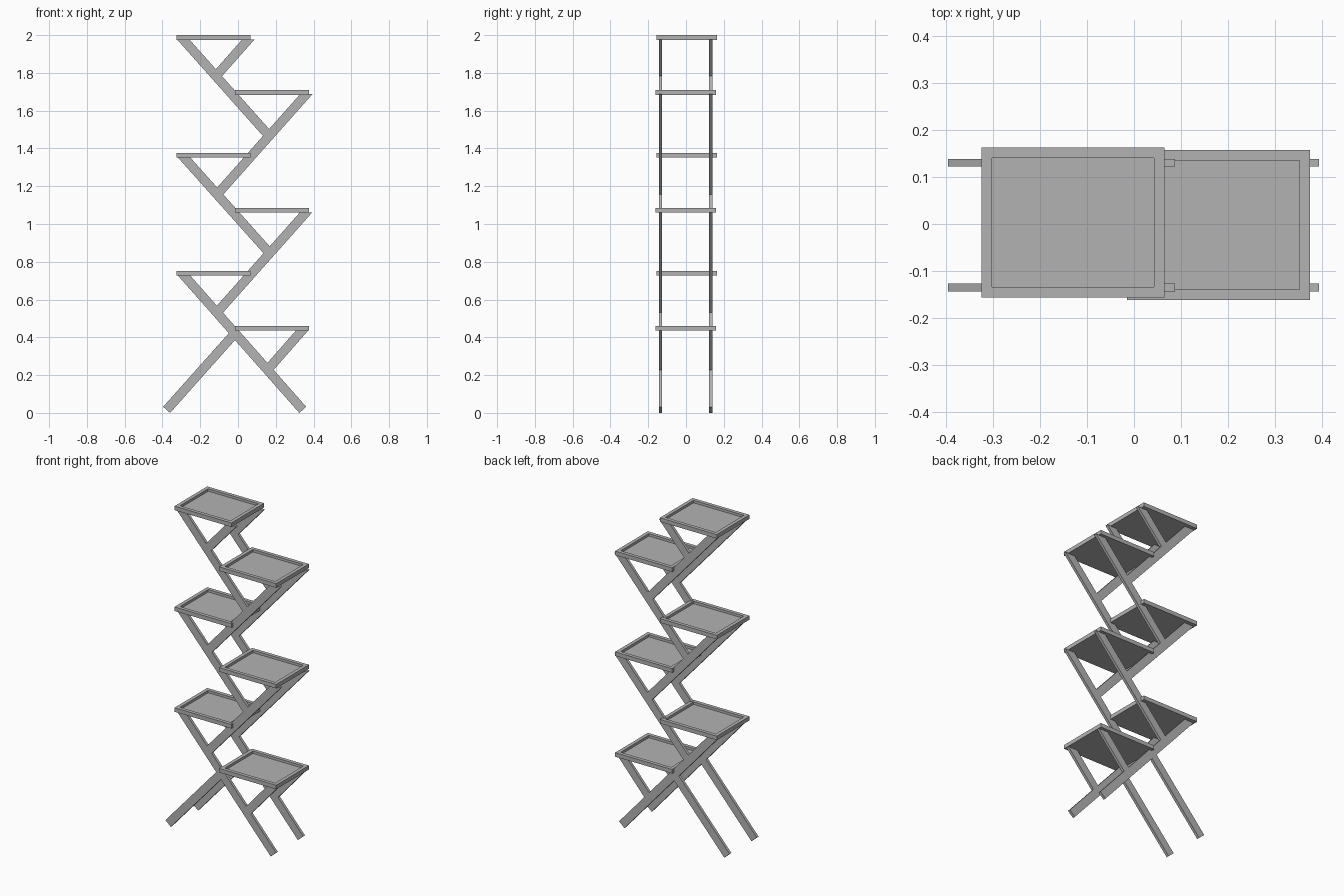
import bpy
import bmesh
from mathutils import Vector

cube = bpy.data.objects.get("Cube")
if cube:
    bpy.data.objects.remove(cube)

grey = bpy.data.materials.new("plain_grey")
grey.use_nodes = True
colour = (0.45, 0.45, 0.45, 1)
grey.diffuse_color = colour
grey.node_tree.nodes["Principled BSDF"].inputs["Base Color"].default_value = colour

BAR_WIDTH = 0.049
TRAY_THICK = 0.025


def finish(name, bm):
    bmesh.ops.recalc_face_normals(bm, faces=bm.faces)
    mesh = bpy.data.meshes.new(name)
    bm.to_mesh(mesh)
    bm.free()
    mesh.materials.append(grey)
    bpy.context.collection.objects.link(bpy.data.objects.new(name, mesh))


def tray(name, x, y, top):
    """Slab with a shallow recess inside a raised rim."""
    bm = bmesh.new()
    bmesh.ops.create_cube(bm, size=1)
    for v in bm.verts:
        v.co = Vector((x + v.co.x * 0.39, y + v.co.y * 0.32,
                       top + (v.co.z - 0.5) * TRAY_THICK))
    lid = max(bm.faces, key=lambda f: f.calc_center_median().z)
    bmesh.ops.inset_region(bm, faces=[lid], thickness=0.032)
    # Step the recess straight down
    floor = bmesh.ops.extrude_discrete_faces(bm, faces=[lid])["faces"][0]
    bmesh.ops.translate(bm, verts=floor.verts, vec=(0, 0, -0.015))
    finish(name, bm)


def bar(name, start, end, level_top=True):
    """Sloping flat bar: square lower end, upper end cut level or square."""
    start, end = Vector(start), Vector(end)
    run = (end - start).normalized()
    side = Vector((-run.y, run.x)) * BAR_WIDTH / 2
    cut = Vector((side.length / run.y, 0)) if level_top else -side
    profile = [start + side, start - side, end + cut, end - cut]
    for label, y in (("front", -0.1355), ("back", 0.1305)):
        bm = bmesh.new()
        face = bm.faces.new([bm.verts.new((p.x, y - 0.0085, p.y)) for p in profile])
        out = bmesh.ops.extrude_face_region(bm, geom=[face])["geom"]
        verts = [g for g in out if isinstance(g, bmesh.types.BMVert)]
        bmesh.ops.translate(bm, verts=verts, vec=(0, 0.017, 0))
        # Close the side left open by the extrusion
        bmesh.ops.holes_fill(bm, edges=bm.edges)
        finish(f"{name}_{label}", bm)


# Trays alternating side to side up the stand
for i in range(3):
    rise = 0.624 * i
    tray(f"right_tray_{i + 1}", 0.18, -0.002, 0.461 + rise)
    tray(f"left_tray_{i + 1}", -0.13, 0.003, 0.752 + rise)

# Legs, zigzag bars and short struts, each ending on the bar below
bar("crossing_leg", (-0.378, 0.016), (-0.016, 0.422), level_top=False)
bar("main_leg", (0.343, 0.016), (-0.288, 0.73))
bar("lower_strut", (0.158, 0.23), (0.34, 0.437))
bar("zigzag_1", (-0.11, 0.533), (0.361, 1.062))
bar("zigzag_2", (0.168, 0.845), (-0.288, 1.355))
bar("zigzag_3", (-0.11, 1.157), (0.361, 1.687))
bar("zigzag_4", (0.165, 1.466), (-0.29, 1.977))
bar("upper_strut", (-0.117, 1.783), (0.055, 1.977))
